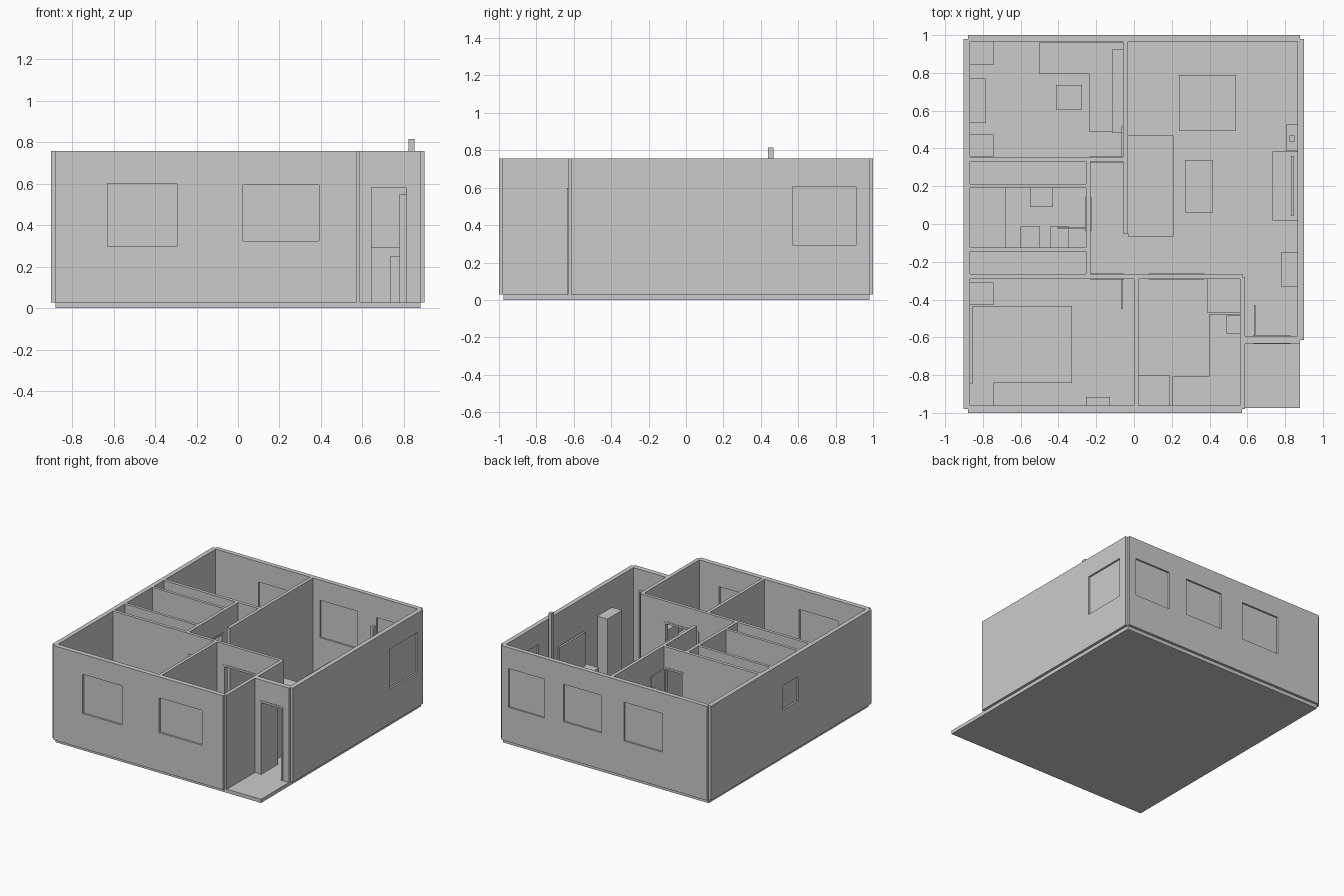
import bpy, bmesh

Z0, Z1 = 0.028, 0.757            # floor level and wall top
gray = bpy.data.materials.new("plain_gray")
gray.diffuse_color = (0.6, 0.6, 0.6, 1)


def boxes(name, items):
    """One object from a list of (x0, x1, y0, y1, z0, z1) boxes."""
    bm = bmesh.new()
    for x0, x1, y0, y1, z0, z1 in items:
        r = bmesh.ops.create_cube(bm, size=1)
        for v in r["verts"]:
            v.co = ((x0 + x1) / 2 + v.co.x * (x1 - x0),
                    (y0 + y1) / 2 + v.co.y * (y1 - y0),
                    (z0 + z1) / 2 + v.co.z * (z1 - z0))
    me = bpy.data.meshes.new(name)
    bm.to_mesh(me)
    bm.free()
    me.materials.append(gray)
    ob = bpy.data.objects.new(name, me)
    bpy.context.collection.objects.link(ob)
    return ob


def wall(name, axis, u0, u1, t0, t1, windows=(), doors=()):
    """Wall running along an axis; windows get a recessed pane, doors a frame."""
    def b(a0, a1, c0, c1, z0, z1):
        return (a0, a1, c0, c1, z0, z1) if axis == "x" else (c0, c1, a0, a1, z0, z1)
    parts, panes, frames = [], [], []
    cur = u0
    holes = [(*w, True) for w in windows] + [(d[0], d[1], Z0, 0.595, False) for d in doors]
    for a0, a1, z0, z1, is_window in sorted(holes):
        parts.append(b(cur, a0, t0, t1, Z0, Z1))
        parts.append(b(a0, a1, t0, t1, z1, Z1))
        if is_window:
            parts.append(b(a0, a1, t0, t1, Z0, z0))
            m = (t0 + t1) / 2
            panes.append(b(a0, a1, m - 0.004, m + 0.004, z0, z1))
        else:
            f0, f1, w = t0 - 0.004, t1 + 0.004, 0.012
            frames += [b(a0 - 0.003, a0 + w, f0, f1, Z0, z1),
                       b(a1 - w, a1 + 0.003, f0, f1, Z0, z1),
                       b(a0 + w, a1 - w, f0, f1, z1 - w, z1 + 0.003)]
        cur = a1
    parts.append(b(cur, u1, t0, t1, Z0, Z1))
    boxes(name, parts)
    if panes:
        boxes(name + "_window_panes", panes)
    if frames:
        boxes(name + "_door_frame", frames)


# Floor slab including the porch
boxes("floor_slab", [(-0.88, 0.88, -0.975, 0.98, 0, Z0)])

# Outer walls
wall("back_wall", "x", -0.88, 0.88, 0.965, 1.0,
     windows=[(-0.50, -0.17, 0.30, 0.60), (0.025, 0.35, 0.31, 0.60), (0.51, 0.82, 0.295, 0.595)])
wall("front_wall", "x", -0.88, 0.573, -1.0, -0.962,
     windows=[(-0.63, -0.295, 0.298, 0.602), (0.025, 0.39, 0.325, 0.595)])
wall("left_wall", "y", -0.98, 0.98, -0.902, -0.867, windows=[(-0.09, 0.105, 0.39, 0.58)])
wall("right_wall", "y", -0.615, 0.98, 0.865, 0.9, windows=[(0.57, 0.91, 0.295, 0.605)])
wall("entry_wall", "x", 0.565, 0.88, -0.632, -0.592, doors=[(0.632, 0.825)])
wall("kitchen_side_wall", "y", -0.98, -0.28, 0.56, 0.588)

# Inner walls
wall("middle_wall", "x", -0.867, 0.575, -0.29, -0.266, doors=[(-0.23, -0.055), (0.08, 0.37)])
wall("kitchen_bedroom_wall", "y", -0.965, -0.285, 0.0, 0.025)
wall("living_wall", "y", -0.05, 0.967, -0.058, -0.032)
wall("back_bedroom_wall", "x", -0.867, -0.055, 0.33, 0.355, doors=[(-0.23, -0.062)])
wall("bathroom_back_wall", "x", -0.867, -0.25, 0.19, 0.212)
wall("bathroom_front_wall", "x", -0.867, -0.25, -0.146, -0.124)
wall("hall_wall", "y", -0.27, 0.34, -0.255, -0.23, doors=[(-0.035, 0.14)])

# Open door leaves
for name, b in {
    "front_door": (0.634, 0.644, -0.592, -0.43),
    "back_bedroom_door": (-0.066, -0.059, 0.355, 0.515),
    "front_bedroom_door": (-0.066, -0.059, -0.45, -0.29),
    "bathroom_door": (-0.405, -0.255, -0.026, -0.019),
}.items():
    boxes(name, [(*b, Z0, 0.585)])

# Furniture as plain blocks: x0, x1, y0, y1, top height
furniture = {
    "sofa": (-0.032, 0.21, -0.065, 0.468, 0.20),
    "coffee_table": (0.27, 0.418, 0.06, 0.34, 0.14),
    "dining_table": (0.237, 0.54, 0.492, 0.79, 0.25),
    "media_cabinet": (0.733, 0.865, 0.018, 0.385, 0.25),
    "hall_cabinet": (0.778, 0.865, -0.33, -0.15, 0.55),
    "stove": (0.808, 0.865, 0.387, 0.53, 0.30),
    "fridge": (0.39, 0.56, -0.47, -0.29, 0.50),
    "counter_side": (0.397, 0.56, -0.962, -0.478, 0.29),
    "counter_front": (0.2, 0.397, -0.962, -0.807, 0.29),
    "kitchen_cupboard": (0.025, 0.19, -0.962, -0.803, 0.29),
    "microwave": (0.49, 0.56, -0.58, -0.485, 0.36),
    "double_bed": (-0.855, -0.328, -0.843, -0.435, 0.17),
    "nightstand_back": (-0.867, -0.745, -0.43, -0.31, 0.17),
    "nightstand_front": (-0.867, -0.745, -0.962, -0.842, 0.17),
    "bedroom_chest": (-0.255, -0.127, -0.962, -0.915, 0.30),
    "desk_back": (-0.503, -0.058, 0.795, 0.96, 0.24),
    "desk_side": (-0.235, -0.058, 0.487, 0.795, 0.24),
    "tall_shelf": (-0.117, -0.058, 0.482, 0.925, 0.49),
    "corner_stand_back": (-0.867, -0.745, 0.842, 0.965, 0.25),
    "corner_stand_front": (-0.867, -0.745, 0.358, 0.475, 0.25),
    "bookcase": (-0.867, -0.783, 0.538, 0.77, 0.52),
    "stool": (-0.412, -0.275, 0.605, 0.737, 0.15),
    "bathtub": (-0.867, -0.678, -0.124, 0.19, 0.17),
    "washbasin": (-0.55, -0.428, 0.09, 0.19, 0.27),
    "bidet": (-0.6, -0.498, -0.124, -0.013, 0.15),
    "toilet": (-0.445, -0.345, -0.124, -0.013, 0.15),
}
for name, (x0, x1, y0, y1, top) in furniture.items():
    boxes(name, [(x0, x1, y0, y1, Z0, top)])

# Screen on the media cabinet and stove pipe
boxes("screen", [(0.83, 0.846, 0.045, 0.36, 0.25, 0.51)])
boxes("stove_pipe", [(0.823, 0.85, 0.438, 0.468, 0.30, 0.815)])
